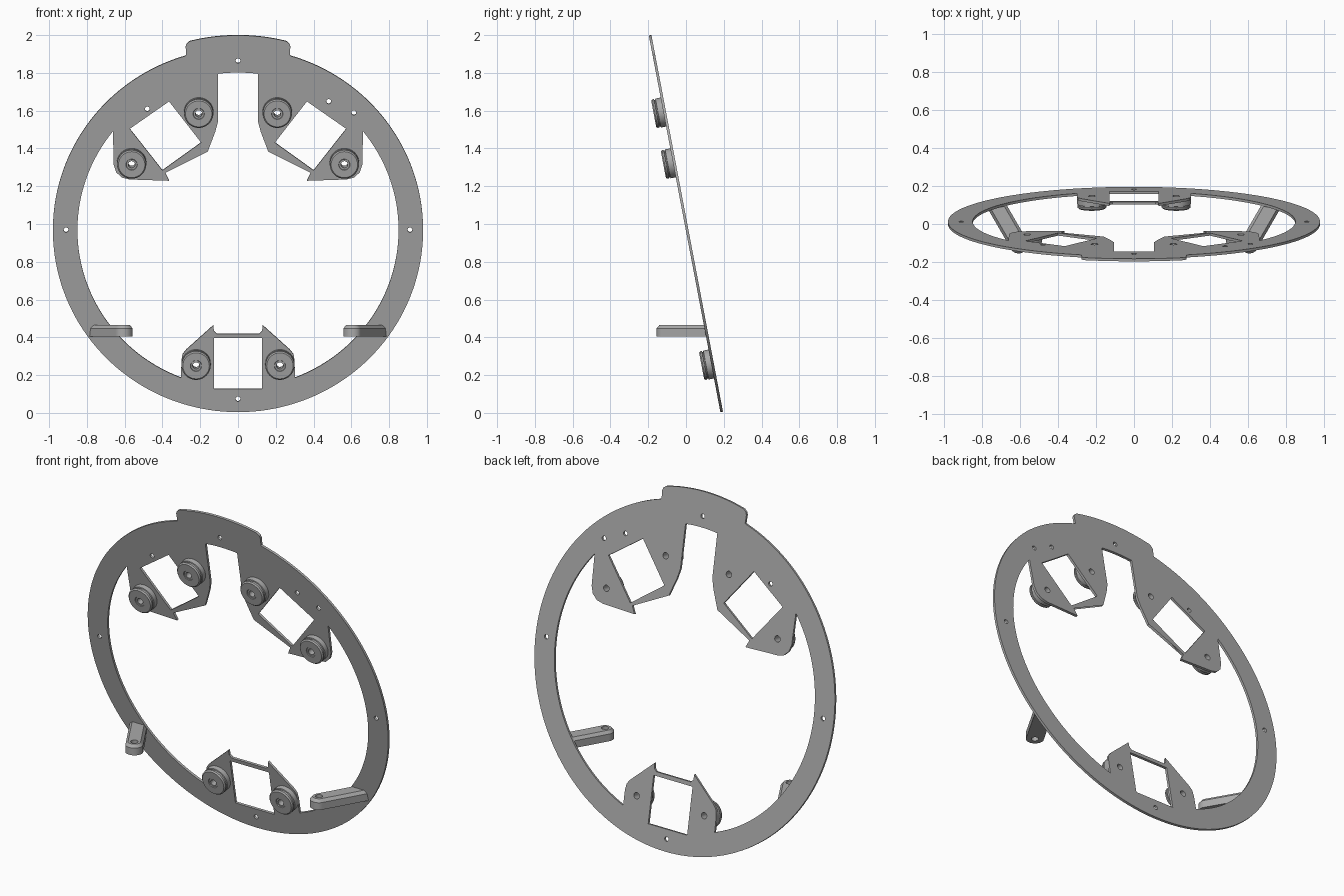
import bpy, bmesh, math
from mathutils import Matrix, Vector

cube = bpy.data.objects.get("Cube")
if cube:
    bpy.data.objects.remove(cube, do_unlink=True)

grey = bpy.data.materials.new("mid grey")
grey.use_nodes = True
grey.diffuse_color = (0.4, 0.4, 0.4, 1)
grey.node_tree.nodes["Principled BSDF"].inputs["Base Color"].default_value = (0.4, 0.4, 0.4, 1)

TILT = math.atan(0.19)
COS = math.cos(TILT)
CENTRE_Z = 0.968
THICK = 0.014
# Plate space: x across, y up the plate, z out of its front face
PLATE = Matrix.Translation((0, 0.006, CENTRE_Z)) @ Matrix.Rotation(math.pi / 2 + TILT, 4, 'X')


def on_plate(x, z):
    """Plate-space point for a given front-view position."""
    return (x, (z - CENTRE_Z) / COS)


def arc(radius, start, end, n, centre=(0, 0)):
    """Points along an arc, angles in degrees."""
    angles = [math.radians(start + (end - start) * i / n) for i in range(n + 1)]
    return [(centre[0] + radius * math.cos(a), centre[1] + radius * math.sin(a)) for a in angles]


def circle(centre, radius, n=20):
    return arc(radius, 0, 360, n, centre)[:-1]


def mirrored(half):
    """Close a right-hand half outline with its mirror image."""
    return half + [(-x, y) for x, y in reversed(half) if x > 1e-4]


def finish(obj):
    obj.data.materials.clear()
    obj.data.materials.append(grey)
    bpy.ops.object.select_all(action='DESELECT')
    obj.select_set(True)
    bpy.context.view_layer.objects.active = obj
    bpy.ops.object.shade_smooth_by_angle(angle=math.radians(30))


def mesh_object(name, bm):
    bmesh.ops.recalc_face_normals(bm, faces=bm.faces[:])
    mesh = bpy.data.meshes.new(name)
    bm.to_mesh(mesh)
    bm.free()
    obj = bpy.data.objects.new(name, mesh)
    bpy.context.collection.objects.link(obj)
    return obj


def flat_plate(name, outlines, thickness):
    """Extruded sheet; outlines inside the first one become holes."""
    curve = bpy.data.curves.new(name, 'CURVE')
    curve.dimensions = '2D'
    curve.fill_mode = 'BOTH'
    curve.extrude = thickness / 2
    for outline in outlines:
        spline = curve.splines.new('POLY')
        spline.points.add(len(outline) - 1)
        for point, (x, y) in zip(spline.points, outline):
            point.co = (x, y, 0, 1)
        spline.use_cyclic_u = True
    obj = bpy.data.objects.new(name, curve)
    bpy.context.collection.objects.link(obj)
    bpy.ops.object.select_all(action='DESELECT')
    obj.select_set(True)
    bpy.context.view_layer.objects.active = obj
    bpy.ops.object.convert(target='MESH')
    obj = bpy.context.view_layer.objects.active
    bm = bmesh.new()
    bm.from_mesh(obj.data)
    bmesh.ops.remove_doubles(bm, verts=bm.verts[:], dist=1e-5)
    bmesh.ops.recalc_face_normals(bm, faces=bm.faces[:])
    bm.to_mesh(obj.data)
    bm.free()
    return obj


def polar(x, z):
    px, py = on_plate(x, z)
    return math.degrees(math.atan2(py, px))


# Outer rim with raised top tab
tab = [on_plate(*p) for p in ((0.275, 1.895), (0.277, 1.94), (0.272, 1.955))]
outer = mirrored(arc(0.98, -90, polar(0.275, 1.895) - 0.3, 72) + tab
                 + arc(1.05, polar(0.255, 1.966), 90, 14))

# Inner opening: top notch, upper pad, ring arc, bottom pad
upper_pad = [(0.105, 1.547), (0.12, 1.49), (0.16, 1.385), (0.2, 1.43), (0.385, 1.272),
             (0.365, 1.23), (0.575, 1.237), (0.615, 1.247), (0.645, 1.275), (0.658, 1.315)]
bottom_pad = [(0.3, 0.275), (0.294, 0.31), (0.275, 0.335), (0.13, 0.465), (0.128, 0.435),
              (0.113, 0.42), (0, 0.42)]
inner = mirrored(arc(0.85, 90, polar(0.105, 1.8), 4)
                 + [on_plate(*p) for p in upper_pad]
                 + arc(0.85, polar(0.66, 1.49), polar(0.3, 0.19), 64)
                 + [on_plate(*p) for p in bottom_pad])

# Square windows
upper_window = [on_plate(*p) for p in ((0.365, 1.65), (0.573, 1.505), (0.4, 1.285), (0.195, 1.432))]
windows = [upper_window, [(-x, y) for x, y in upper_window],
           [on_plate(*p) for p in ((-0.128, 0.128), (0.128, 0.128), (0.128, 0.397), (-0.128, 0.397))]]

# Screw holes
hub_places = [on_plate(s * x, z) for s in (1, -1)
              for x, z in ((0.208, 1.594), (0.563, 1.325), (0.222, 0.26))]
screw_places = [on_plate(*p) for p in ((0, 1.865), (0.91, 0.97), (-0.91, 0.97), (0, 0.075),
                                       (-0.48, 1.61), (0.48, 1.65), (0.613, 1.59))]
holes = [circle(p, 0.013) for p in screw_places] + [circle(p, 0.018) for p in hub_places]

ring = flat_plate("ring_plate", [outer, inner] + windows + holes, THICK)
ring.matrix_world = PLATE
finish(ring)

# Round hubs on the front of the pads
HUB_PROFILE = [(0.018, 0), (0.078, 0), (0.078, 0.028), (0.072, 0.03), (0.072, 0.035),
               (0.077, 0.037), (0.077, 0.045), (0.07, 0.052), (0.03, 0.052), (0.028, 0.048),
               (0.018, 0.048)]


def hub(index, place):
    bm = bmesh.new()
    verts = [bm.verts.new((r, 0, h)) for r, h in HUB_PROFILE]
    edges = [bm.edges.new((verts[i - 1], verts[i])) for i in range(len(verts))]
    bmesh.ops.spin(bm, geom=verts + edges, cent=(0, 0, 0), axis=(0, 0, 1),
                   angle=2 * math.pi, steps=40)
    bmesh.ops.remove_doubles(bm, verts=bm.verts[:], dist=1e-5)
    obj = mesh_object(f"hub_{index}", bm)
    obj.matrix_world = PLATE @ Matrix.Translation((place[0], place[1], THICK / 2))
    finish(obj)


for i, place in enumerate(hub_places):
    hub(i + 1, place)


# Forward arms: rounded front end with a hole, back end cut flush to the plate
def arm(name, side):
    back = Vector((math.sin(math.pi / 6), math.cos(math.pi / 6)))
    across = Vector((back.y, -back.x))
    end = Vector((0.607, -0.107))
    angles = [2 * math.pi * i / 32 for i in range(32)]

    def outline(radius, z):
        points = []
        for a in angles:
            s = max(-1, min(1, 1.02 * math.cos(a))) * radius
            p = end + across * s
            if math.sin(a) > 1e-4:
                p += back * ((-0.19 * (z - 1) - p.y) / back.y)
            else:
                p += back * math.sin(a) * radius
            points.append((p.x * side, p.y, z))
        return points

    def bore(z):
        pts = [end + across * math.cos(a) * 0.02 + back * math.sin(a) * 0.02 for a in angles]
        return [(p.x * side, p.y, z) for p in pts]

    bm = bmesh.new()
    loops = [[bm.verts.new(c) for c in loop] for loop in
             (outline(0.048, 0.405), outline(0.048, 0.448), outline(0.034, 0.465),
              bore(0.465), bore(0.405))]
    for k, loop in enumerate(loops):
        above = loops[(k + 1) % len(loops)]
        for i in range(len(loop)):
            bm.faces.new((loop[i - 1], loop[i], above[i], above[i - 1]))
    finish(mesh_object(name, bm))


arm("left_arm", 1)
arm("right_arm", -1)
